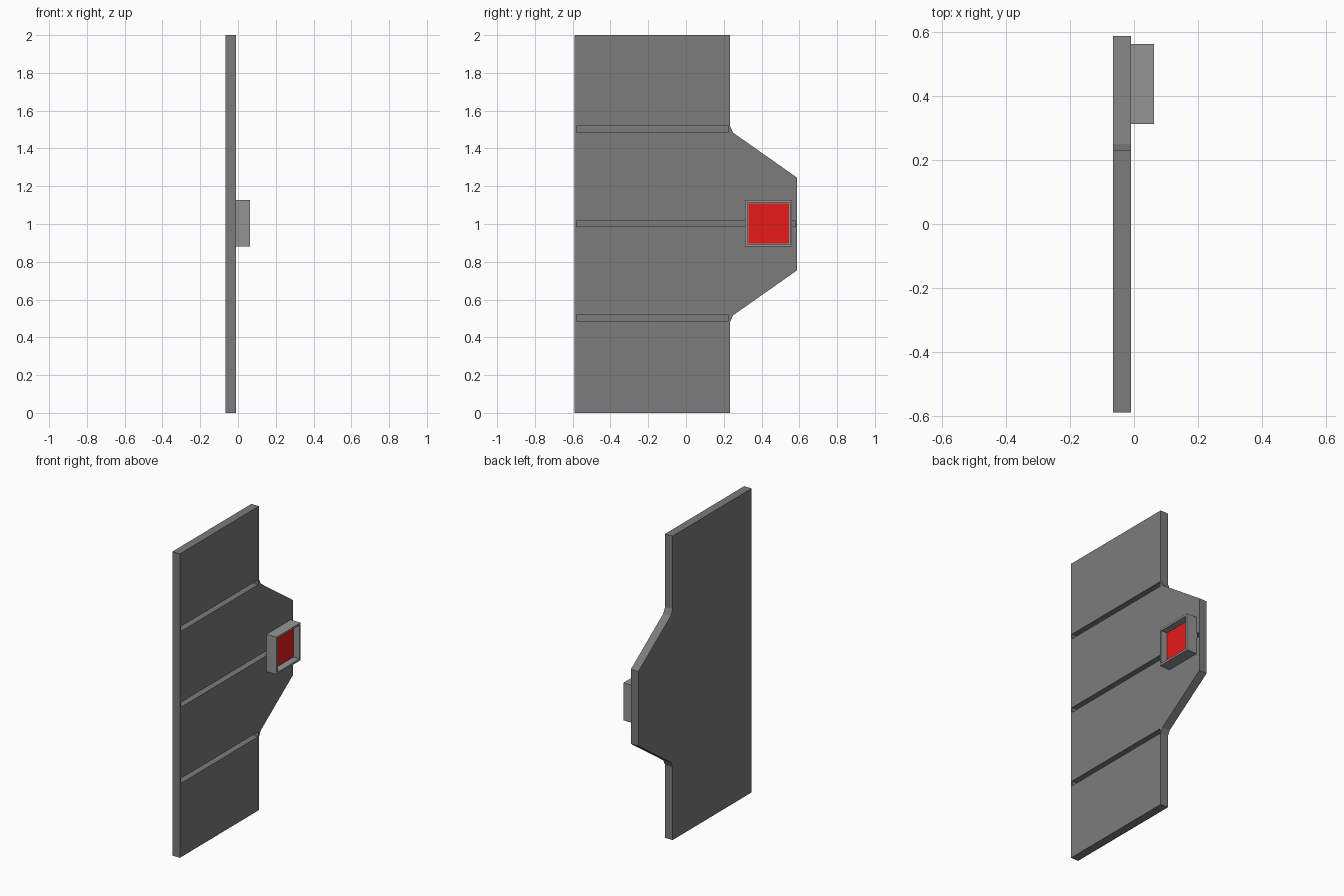
import bpy, bmesh

if "Cube" in bpy.data.objects:
    bpy.data.objects.remove(bpy.data.objects["Cube"])


def material(name, rgb):
    m = bpy.data.materials.new(name)
    m.diffuse_color = (*rgb, 1)
    m.use_nodes = True
    m.node_tree.nodes["Principled BSDF"].inputs["Base Color"].default_value = m.diffuse_color
    return m


dark = material("dark_grey", (0.2, 0.2, 0.2))
mid = material("mid_grey", (0.3, 0.3, 0.3))
red = material("red", (0.8, 0.01, 0.01))


def finish(name, bm, mat):
    bmesh.ops.recalc_face_normals(bm, faces=bm.faces[:])
    mesh = bpy.data.meshes.new(name)
    bm.to_mesh(mesh)
    bm.free()
    mesh.materials.append(mat)
    ob = bpy.data.objects.new(name, mesh)
    bpy.context.collection.objects.link(ob)
    return ob


def add_box(bm, x0, x1, y0, y1, z0, z1):
    vs = bmesh.ops.create_cube(bm, size=1)["verts"]
    for v in vs:
        v.co.x = x1 if v.co.x > 0 else x0
        v.co.y = y1 if v.co.y > 0 else y0
        v.co.z = z1 if v.co.z > 0 else z0


BACK, FRONT = -0.065, -0.01

# Wall panel: half outline mirrored about z = 1, then extruded
half = [(-0.59, 0), (0.232, 0), (0.232, 0.48), (0.25, 0.517), (0.588, 0.755)]
outline = half + [(y, 2 - z) for y, z in reversed(half)]
bm = bmesh.new()
face = bm.faces.new([bm.verts.new((BACK, y, z)) for y, z in outline])
ext = bmesh.ops.extrude_face_region(bm, geom=[face])["geom"]
for v in ext:
    if isinstance(v, bmesh.types.BMVert):
        v.co.x = FRONT
panel = finish("wall_panel", bm, dark)

# Three horizontal grooves cut into the front of the panel
bm = bmesh.new()
for z, end in ((0.5, 0.226), (1.0, 0.58), (1.5, 0.226)):
    add_box(bm, FRONT - 0.04, 0.05, -0.58, end, z - 0.014, z + 0.018)
cutter = finish("groove_cutter", bm, dark)
cutter.hide_render = True
mod = panel.modifiers.new("grooves", "BOOLEAN")
mod.object = cutter
mod.operation = "DIFFERENCE"
mod.solver = "EXACT"
bpy.context.view_layer.objects.active = panel
bpy.ops.object.modifier_apply(modifier=mod.name)
bpy.data.objects.remove(cutter)

# Square housing with a recessed front
Y0, Y1, Z0, Z1, RIM = 0.312, 0.562, 0.88, 1.127, 0.018
bm = bmesh.new()
add_box(bm, FRONT - 0.005, 0.063, Y0, Y1, Z0, Z1)
bm.normal_update()
front = [f for f in bm.faces if f.normal.x > 0.9]
bmesh.ops.inset_region(bm, faces=front, thickness=RIM)
recess = bmesh.ops.extrude_face_region(bm, geom=front)["geom"]
bmesh.ops.delete(bm, geom=front, context="FACES")
for v in recess:
    if isinstance(v, bmesh.types.BMVert):
        v.co.x -= 0.045
finish("housing", bm, mid)

# Red screen at the bottom of the recess
bm = bmesh.new()
add_box(bm, 0.012, 0.022, Y0 + RIM, Y1 - RIM, Z0 + RIM, Z1 - RIM)
finish("red_screen", bm, red)
